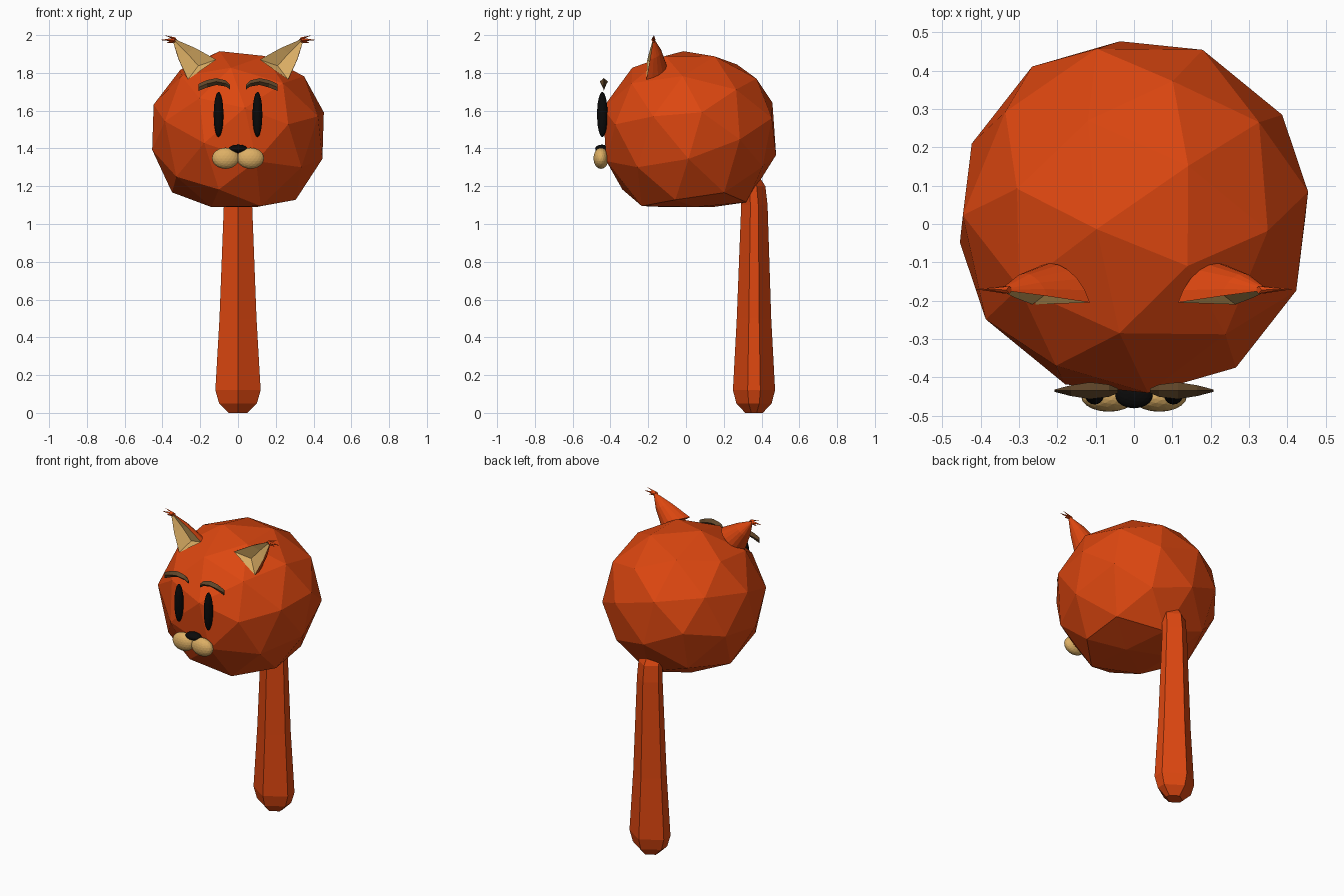
import bpy, bmesh, math
from mathutils import Vector, Euler

if "Cube" in bpy.data.objects:
    bpy.data.objects.remove(bpy.data.objects["Cube"])


def material(name, rgb):
    m = bpy.data.materials.new(name)
    m.diffuse_color = (*rgb, 1)
    m.use_nodes = True
    m.node_tree.nodes["Principled BSDF"].inputs["Base Color"].default_value = m.diffuse_color
    return m


ORANGE = material("fox orange", (0.72, 0.062, 0.005))
TAN = material("warm tan", (0.72, 0.43, 0.13))
BROWN = material("dark brown", (0.115, 0.06, 0.022))
BLACK = material("black", (0.003, 0.003, 0.003))


def finish(bm, name, *mats):
    bmesh.ops.recalc_face_normals(bm, faces=bm.faces)
    me = bpy.data.meshes.new(name)
    bm.to_mesh(me)
    bm.free()
    for m in mats:
        me.materials.append(m)
    ob = bpy.data.objects.new(name, me)
    bpy.context.collection.objects.link(ob)
    return ob


def ellipsoid(name, center, radii, mat, detail=3):
    bm = bmesh.new()
    bmesh.ops.create_icosphere(bm, subdivisions=detail, radius=1)
    for v in bm.verts:
        v.co = Vector(center) + Vector(a * b for a, b in zip(v.co, radii))
    return finish(bm, name, mat)


def loft(bm, rings, cap=True):
    """Skin a list of equally long point rings."""
    loops = [[bm.verts.new(p) for p in r] for r in rings]
    n = len(loops[0])
    for a, b in zip(loops, loops[1:]):
        for i in range(n):
            j = (i + 1) % n
            bm.faces.new((a[i], a[j], b[j], b[i]))
    if cap:
        bm.faces.new(loops[0])
        bm.faces.new(loops[-1])


# Head: faceted ball, fuller underneath and flattened at the bottom
bm = bmesh.new()
bmesh.ops.create_icosphere(bm, subdivisions=2, radius=1)
turn = Euler((0.35, 0.22, 0.3)).to_matrix()
for v in bm.verts:
    v.co = turn @ v.co
    v.co.z *= 0.425 if v.co.z > 0 else 0.5
    v.co = Vector((v.co.x * 0.47, v.co.y * 0.478 + 0.018, max(v.co.z + 1.5, 1.09)))
finish(bm, "head", ORANGE)

# Tail: six-sided club, thicker low down, leaning into the head on top
bm = bmesh.new()
rings = []
for z, w, y in ((0, .05, .36), (.05, .1, .36), (.12, .12, .36), (.5, .098, .36),
                (1.1, .075, .362), (1.2, .07, .355), (1.3, .05, .31)):
    d = w * 0.93
    rings.append([(0, y - d, z), (w, y - d * .3, z), (w, y + d * .3, z),
                  (0, y + d, z), (-w, y + d * .3, z), (-w, y - d * .3, z)])
loft(bm, rings)
finish(bm, "tail", ORANGE)

# Nose
ellipsoid("nose", (0, -0.445, 1.398), (0.05, 0.036, 0.022), BLACK)

for s, side in ((1, "right"), (-1, "left")):
    ellipsoid(side + "_eye", (s * 0.103, -0.443, 1.58), (0.026, 0.028, 0.12), BLACK)
    ellipsoid(side + "_muzzle", (s * 0.066, -0.45, 1.348), (0.072, 0.04, 0.056), TAN)

    # Eyebrow: arched diamond section, pointed sideways
    bm = bmesh.new()
    rings = []
    for x, top, low, d in ((.042, 1.738, 1.712, .006), (.065, 1.76, 1.728, .016),
                           (.115, 1.772, 1.736, .022), (.165, 1.762, 1.722, .014),
                           (.208, 1.742, 1.705, .003)):
        mid = (top + low) / 2
        rings.append([(s * x, -.435 - d, mid), (s * x, -.435, top),
                      (s * x, -.435 + d, mid), (s * x, -.435, low)])
    loft(bm, rings)
    finish(bm, side + "_eyebrow", BROWN)

    # Ear: rounded back shell with a hollow tan front
    bm = bmesh.new()
    inner, outer = Vector((.115, -.205, 1.87)), Vector((.265, -.21, 1.765))
    tip = Vector((.35, -.172, 1.985))
    center = (inner + outer) / 2
    back = Vector((.03, .105, .02))
    count = 10
    arc = []
    for i in range(count + 1):
        a = math.pi * i / count
        arc.append(center + (inner - center) * math.cos(a) + back * math.sin(a))

    def vert(p):
        return bm.verts.new((s * p.x, p.y, p.z))

    base = [vert(p) for p in arc]
    upper = [vert(p.lerp(tip, .5) + (p - center) * .08) for p in arc]
    point = vert(tip)
    for i in range(count):
        bm.faces.new((base[i], base[i + 1], upper[i + 1], upper[i]))
        bm.faces.new((upper[i], upper[i + 1], point))
    hollow = vert(center + Vector((.02, .04, .02)))
    spine = vert(center.lerp(tip, .5) + Vector((0, .022, .004)))
    for tri in ((base[0], upper[0], spine, hollow), (upper[0], point, spine),
                (base[-1], hollow, spine, upper[-1]), (upper[-1], spine, point),
                (base[0], hollow, base[-1])):
        bm.faces.new(tri).material_index = 1
    bm.faces.new(base)
    finish(bm, side + "_ear", ORANGE, TAN)

    # Ragged tuft at the ear tip
    bm = bmesh.new()
    for root, end in (((.325, 1.978), (.392, 2.0)), ((.335, 1.975), (.414, 1.974)),
                      ((.34, 1.97), (.378, 1.958))):
        ring = [vert(Vector((root[0] + .008 * math.sin(a), -.172 + .01 * math.cos(a),
                             root[1] + .01 * math.sin(a))))
                for a in (0, math.pi / 2, math.pi, math.pi * 1.5)]
        top = vert(Vector((end[0], -.17, end[1])))
        for i in range(4):
            bm.faces.new((ring[i], ring[(i + 1) % 4], top))
        bm.faces.new(ring)
    finish(bm, side + "_ear_tuft", ORANGE)
